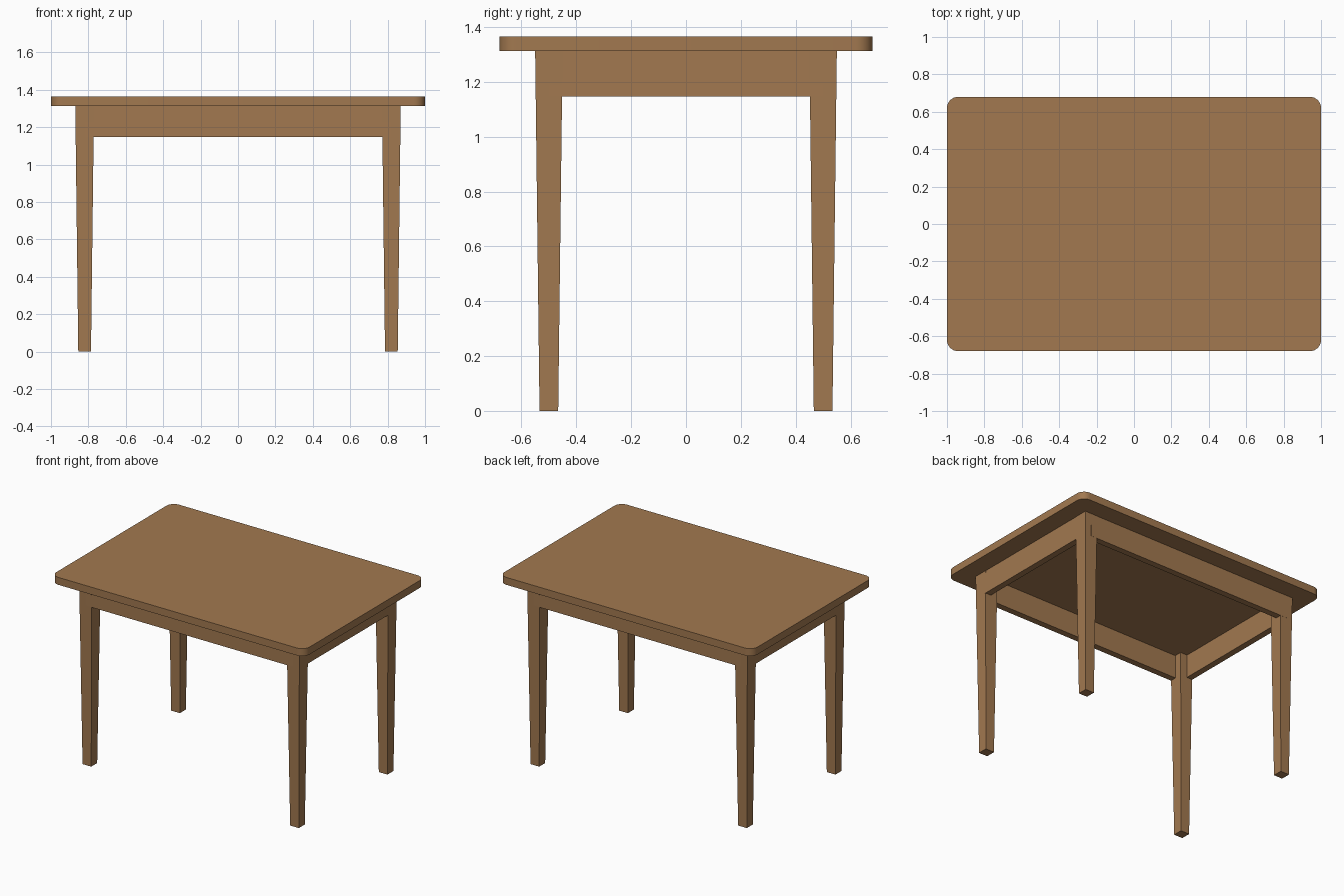
import bpy
import bmesh
from mathutils import Vector

cube = bpy.data.objects.get("Cube")
if cube:
    bpy.data.objects.remove(cube, do_unlink=True)

# One warm wood colour for the whole table
wood = bpy.data.materials.new("warm_wood")
wood.use_nodes = True
wood.diffuse_color = (0.36, 0.19, 0.08, 1)
wood.node_tree.nodes["Principled BSDF"].inputs["Base Color"].default_value = wood.diffuse_color

TOP_Z, UNDER_Z, APRON_Z = 1.365, 1.312, 1.147
LEG_X, LEG_Y = 0.82, 0.5
LEG_TOP, LEG_FOOT = 0.05, 0.034       # half widths
APRON_X, APRON_Y, APRON_T = 0.8685, 0.549, 0.045


def box(name, low, high):
    """Box between two corners, returned with its bmesh still open."""
    low, high = Vector(low), Vector(high)
    bm = bmesh.new()
    bmesh.ops.create_cube(bm, size=1)
    for v in bm.verts:
        v.co = (low + high) / 2 + v.co * (high - low)
    return name, bm


def finish(name, bm):
    mesh = bpy.data.meshes.new(name)
    bm.to_mesh(mesh)
    bm.free()
    mesh.materials.append(wood)
    obj = bpy.data.objects.new(name, mesh)
    bpy.context.collection.objects.link(obj)
    return obj


# Tabletop with rounded corners in plan
name, bm = box("tabletop", (-1, -0.68, UNDER_Z), (1, 0.68, TOP_Z))
uprights = [e for e in bm.edges
            if abs(e.verts[0].co.z - e.verts[1].co.z) > 0.01]
bmesh.ops.bevel(bm, geom=uprights, offset=0.06, segments=8,
                profile=0.5, affect='EDGES')
top = finish(name, bm)
bpy.ops.object.select_all(action='DESELECT')
top.select_set(True)
bpy.context.view_layer.objects.active = top
bpy.ops.object.shade_smooth_by_angle(angle=0.6)

for y_name, sy in (("front", -1), ("back", 1)):
    # Tapered square legs
    for x_name, sx in (("right", -1), ("left", 1)):
        centre = Vector((sx * LEG_X, sy * LEG_Y, 0))
        half = Vector((LEG_TOP, LEG_TOP, 0))
        name, bm = box(f"{y_name}_{x_name}_leg", centre - half,
                       centre + half + Vector((0, 0, UNDER_Z)))
        for v in bm.verts:
            if v.co.z < 0.01:
                v.co = centre + (v.co - centre) * (LEG_FOOT / LEG_TOP)
        finish(name, bm)

    # Long aprons under the front and back edges
    ys = sorted((sy * APRON_Y, sy * (APRON_Y - APRON_T)))
    finish(*box(f"{y_name}_apron", (-LEG_X, ys[0], APRON_Z), (LEG_X, ys[1], UNDER_Z)))

# Short aprons at the two ends
for x_name, sx in (("right", -1), ("left", 1)):
    xs = sorted((sx * APRON_X, sx * (APRON_X - APRON_T)))
    finish(*box(f"{x_name}_apron", (xs[0], -LEG_Y, APRON_Z), (xs[1], LEG_Y, UNDER_Z)))
